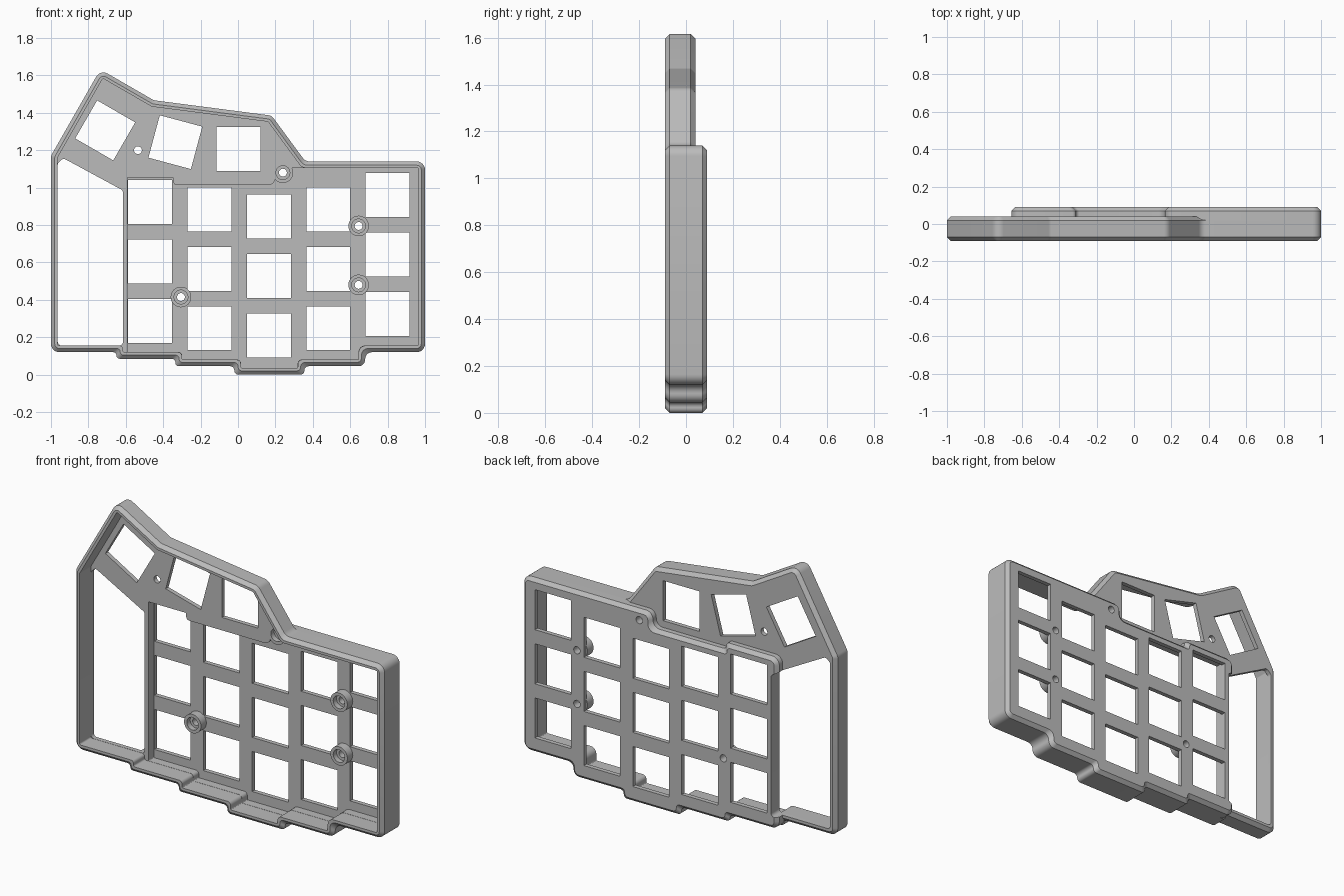
import bpy, bmesh, math
from mathutils import Vector

if "Cube" in bpy.data.objects:
    bpy.data.objects.remove(bpy.data.objects["Cube"])

FRONT, MID, BACK = -0.09, 0.04, 0.09    # depth levels of the case
SHEET, WALL, BEVEL = 0.026, 0.035, 0.02
KEY, PITCH = 0.235, 0.3175

grey = bpy.data.materials.new("case grey")
grey.use_nodes = True
grey.diffuse_color = (0.5, 0.5, 0.5, 1)
grey.node_tree.nodes["Principled BSDF"].inputs["Base Color"].default_value = (0.5, 0.5, 0.5, 1)


def offset(points, d):
    """Move a counter-clockwise outline inward by d."""
    out, n = [], len(points)
    for i in range(n):
        p = Vector(points[i])
        e1 = (p - Vector(points[i - 1])).normalized()
        e2 = (Vector(points[(i + 1) % n]) - p).normalized()
        n1, n2 = Vector((-e1.y, e1.x)), Vector((-e2.y, e2.x))
        out.append(p + (n1 + n2) * d / (1 + n1.dot(n2)))
    return out


def fillet(points, r, inset=0.0, steps=6):
    """Round every corner of an outline, after moving it inward."""
    points = offset(points, inset)
    out, n = [], len(points)
    for i, p in enumerate(points):
        a, b = points[i - 1] - p, points[(i + 1) % n] - p
        limit = 0.48 * min(a.length, b.length)
        a.normalize()
        b.normalize()
        convex = a.x * b.y - a.y * b.x < 0
        radius = max(r - inset, 0.003) if convex else r
        half = math.acos(max(-1, min(1, a.dot(b)))) / 2
        t = min(radius / math.tan(half), limit)
        radius = t * math.tan(half)
        c = p + (a + b).normalized() * radius / math.sin(half)
        s, e = p + a * t - c, p + b * t - c
        start = math.atan2(s.y, s.x)
        sweep = math.atan2(s.x * e.y - s.y * e.x, s.dot(e))
        for k in range(steps + 1):
            w = start + sweep * k / steps
            out.append(c + Vector((math.cos(w), math.sin(w))) * radius)
    return out


def circle(x, z, r, n=32):
    return [(x + r * math.cos(math.tau * k / n), z + r * math.sin(math.tau * k / n)) for k in range(n)]


def square(x, z, turn=0):
    r = KEY / math.sqrt(2)
    return [(x + r * math.cos(math.radians(turn + 45 + 90 * k)),
             z + r * math.sin(math.radians(turn + 45 + 90 * k))) for k in range(4)]


def solid(name, stacks):
    """One mesh of capped stacks; each stack lists (outline, y) sections."""
    bm = bmesh.new()
    for stack in stacks:
        rings = [[bm.verts.new((p[0], y, p[1])) for p in outline] for outline, y in stack]
        n = len(rings[0])
        for lo, hi in zip(rings, rings[1:]):
            for i in range(n):
                bm.faces.new((lo[i], lo[(i + 1) % n], hi[(i + 1) % n], hi[i]))
        bm.faces.new(rings[0])
        bm.faces.new(rings[-1])
    bmesh.ops.recalc_face_normals(bm, faces=bm.faces[:])
    mesh = bpy.data.meshes.new(name)
    bm.to_mesh(mesh)
    bm.free()
    mesh.materials.append(grey)
    obj = bpy.data.objects.new(name, mesh)
    bpy.context.collection.objects.link(obj)
    return obj


def select(obj):
    bpy.ops.object.select_all(action='DESELECT')
    obj.select_set(True)
    bpy.context.view_layer.objects.active = obj


def cut(obj, stacks):
    cutter = solid("cutter", stacks)
    cutter.hide_render = True
    mod = obj.modifiers.new("cut", 'BOOLEAN')
    mod.operation, mod.solver, mod.object = 'DIFFERENCE', 'EXACT', cutter
    select(obj)
    bpy.ops.object.modifier_apply(modifier=mod.name)
    bpy.data.objects.remove(cutter)


def smooth(obj):
    select(obj)
    bpy.ops.object.shade_smooth_by_angle(angle=math.radians(28))


# Outlines, counter-clockwise in x and z
steps = [(-0.335, 0.085), (-0.335, 0.045), (-0.02, 0.045), (-0.02, 0), (0.355, 0),
         (0.355, 0.045), (0.68, 0.045), (0.68, 0.12), (1, 0.12), (1, 1.14)]
frame_line = [(-1, 0.12), (-0.65, 0.12), (-0.65, 0.085)] + steps + [
    (0.36, 1.14), (0.18, 1.385), (-0.45, 1.467), (-0.736, 1.632), (-1, 1.17)]


def tray_line(left):
    return [(left, 0.085)] + steps + [(0.165, 1.14), (0.165, 1.05), (-0.31, 1.05),
                                      (-0.31, 1.09), (left, 1.09)]


window_line = [(-0.964, 0.156), (-0.615, 0.156), (-0.615, 0.985), (-0.935, 1.158), (-0.964, 1.13)]
window = [(fillet(window_line, 0.02), -0.2), (fillet(window_line, 0.02), 0.2)]
well_line = fillet(tray_line(-0.627), 0.04, WALL + 0.001)
well = [(well_line, -0.2), (well_line, BACK - SHEET)]
bosses = [(0.24, 1.08), (0.645, 0.795), (0.645, 0.48), (-0.305, 0.415)]
R = 0.045

# Front frame: full outline, with the angled key sheet at its back
frame = solid("front_frame", [[
    (fillet(frame_line, R, BEVEL), FRONT), (fillet(frame_line, R), FRONT + BEVEL),
    (fillet(frame_line, R), MID - BEVEL), (fillet(frame_line, R, BEVEL), MID)]])
cavity = fillet(frame_line, R, WALL)
cut(frame, [[(cavity, -0.2), (cavity, MID - SHEET)]])
cut(frame, [well])
cut(frame, [window])
thumb_holes = [square(-0.71, 1.306, -30), square(-0.335, 1.243, -15), square(0.003, 1.207),
               circle(-0.535, 1.2, 0.021), circle(*bosses[0], 0.05)]
cut(frame, [[(h, -0.05), (h, 0.2)] for h in thumb_holes])
smooth(frame)

# Deeper key tray behind the frame
outer = tray_line(-0.655)
tray = solid("key_tray", [[(fillet(outer, R), MID - BEVEL), (fillet(outer, R), BACK - BEVEL),
                           (fillet(outer, R, BEVEL), BACK)]])
cut(tray, [well])
cut(tray, [window])
seat = circle(*bosses[0], 0.05)
cut(tray, [[(seat, -0.2), (seat, BACK - SHEET)]])
key_holes = [circle(x, z, 0.021) for x, z in bosses]
for col, low in enumerate((0.287, 0.248, 0.21, 0.248, 0.325)):
    key_holes += [square(-0.47 + col * PITCH, low + row * PITCH) for row in range(3)]
cut(tray, [[(h, 0.03), (h, 0.2)] for h in key_holes])
smooth(tray)

# Counterbored screw bosses
for x, z in bosses:
    profile = [(0.055, 0.07), (0.055, 0.014), (0.037, 0.014), (0.037, 0.045), (0.021, 0.045), (0.021, 0.07)]
    boss = solid("screw_boss", [[(circle(x, z, r), y) for r, y in profile + profile[:1]]])
    bm = bmesh.new()
    bm.from_mesh(boss.data)
    bmesh.ops.delete(bm, geom=[f for f in bm.faces if len(f.verts) > 4], context='FACES_ONLY')
    bmesh.ops.remove_doubles(bm, verts=bm.verts[:], dist=1e-5)
    bmesh.ops.recalc_face_normals(bm, faces=bm.faces[:])
    bm.to_mesh(boss.data)
    bm.free()
    smooth(boss)
